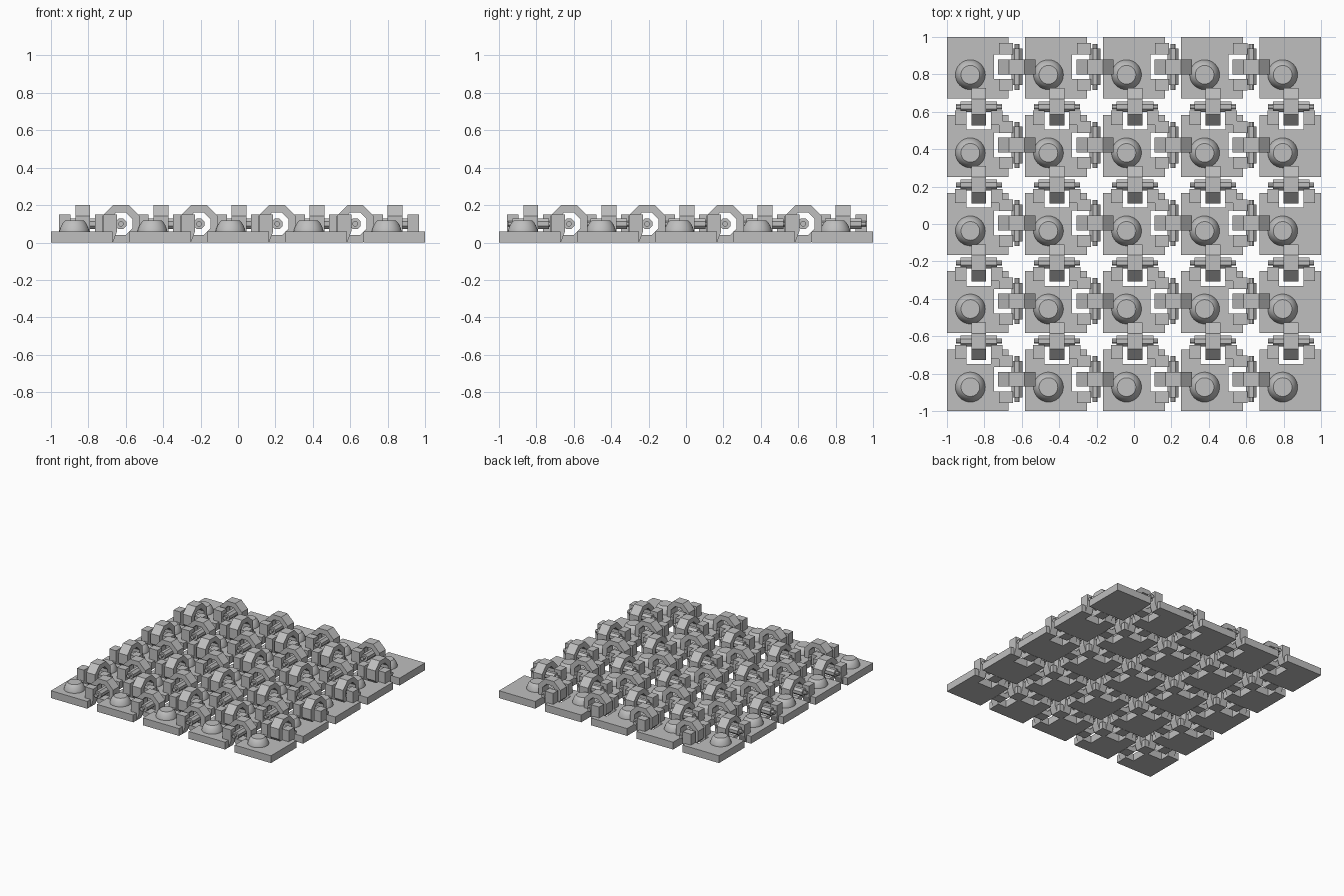
import bpy, bmesh, math

if "Cube" in bpy.data.objects:
    bpy.data.objects.remove(bpy.data.objects["Cube"])

PITCH, SIZE, THICK, N = 0.4175, 0.33, 0.06, 5
MID = SIZE / 2 + 0.005          # link centre line along a tile edge
GAP = SIZE + 0.044              # centre of the gap between neighbouring tiles

mat = bpy.data.materials.new("light_grey")
mat.diffuse_color = (0.52, 0.52, 0.52, 1)
mat.use_nodes = True
mat.node_tree.nodes["Principled BSDF"].inputs["Base Color"].default_value = mat.diffuse_color


def finish(name, bm):
    bmesh.ops.recalc_face_normals(bm, faces=bm.faces)
    me = bpy.data.meshes.new(name)
    bm.to_mesh(me)
    bm.free()
    me.materials.append(mat)
    return me


def place(name, me, i, j):
    ob = bpy.data.objects.new(name, me)
    ob.location = (-1 + i * PITCH, -1 + j * PITCH, 0)
    bpy.context.collection.objects.link(ob)
    return ob


def axis_point(axis, u, v, z):
    # u runs across the gap, v runs along the tile edge
    return (u, v, z) if axis == "x" else (v, u, z)


def add_prism(bm, axis, profile, v0, v1):
    a, b = [[bm.verts.new(axis_point(axis, u, v, z)) for u, z in profile] for v in (v0, v1)]
    bm.faces.new(a)
    bm.faces.new(b[::-1])
    n = len(a)
    for k in range(n):
        bm.faces.new((a[k], a[(k + 1) % n], b[(k + 1) % n], b[k]))


def add_loops(bm, loops, closed):
    # skin a row of equal loops, either into a closed ring or with end caps
    n, m = len(loops[0]), len(loops)
    for s in range(m if closed else m - 1):
        a, b = loops[s], loops[(s + 1) % m]
        for k in range(n):
            bm.faces.new((a[k], a[(k + 1) % n], b[(k + 1) % n], b[k]))
    if not closed:
        bm.faces.new(loops[0])
        bm.faces.new(loops[-1][::-1])


def octagon(bm, axis, flat, v):
    r = flat / math.cos(math.pi / 8)
    angles = [math.pi / 8 + k * math.pi / 4 for k in range(8)]
    return [bm.verts.new(axis_point(axis, GAP + r * math.cos(t), v, 0.1 + r * math.sin(t)))
            for t in angles]


# Square tile with a notch in each edge that receives a hook
def tile_mesh(right, back):
    n0, n1, d = MID - 0.066, MID + 0.066, 0.252
    pts = [(0, 0), (SIZE, 0)]
    if right:
        pts += [(SIZE, n0), (d, n0), (d, n1), (SIZE, n1)]
    pts.append((SIZE, SIZE))
    if back:
        pts += [(n1, SIZE), (n1, d), (n0, d), (n0, SIZE)]
    pts.append((0, SIZE))
    bm = bmesh.new()
    low = bm.faces.new([bm.verts.new((x, y, 0)) for x, y in pts])
    ext = bmesh.ops.extrude_face_region(bm, geom=[low], use_keep_orig=True)
    for g in ext["geom"]:
        if isinstance(g, bmesh.types.BMVert):
            g.co.z = THICK
    return finish("tile", bm)


# Octagonal ring hook that reaches over the gap
def hook_mesh(axis):
    bm = bmesh.new()
    v0, v1 = MID - 0.04, MID + 0.04
    loops = [octagon(bm, axis, f, v) for f, v in
             ((0.1, v0), (0.1, v1), (0.061, v1), (0.061, v0))]
    add_loops(bm, loops, True)
    return finish("hook_ring", bm)


# Pair of posts with a sloped foot that carry the pin
def posts_mesh(axis):
    bm = bmesh.new()
    prof = [(0.278, 0.02), (0.278, 0.15), (0.353, 0.15), (0.353, 0.06), (0.331, 0)]
    prof.append((0.30, 0))
    for s in (-1, 1):
        add_prism(bm, axis, prof, MID + s * 0.065, MID + s * 0.127)
    return finish("pin_posts", bm)


# Stepped octagonal pin
def pin_mesh(axis):
    bm = bmesh.new()
    steps = [(-0.123, 0.014), (-0.098, 0.014), (-0.098, 0.029),
             (0.098, 0.029), (0.098, 0.014), (0.123, 0.014)]
    add_loops(bm, [octagon(bm, axis, f, MID + v) for v, f in steps], False)
    return finish("pin", bm)


# Round stud with a flat top
def stud_mesh():
    bm = bmesh.new()
    loops = []
    for r, z in ((0.08, 0.055), (0.08, 0.06), (0.076, 0.075), (0.069, 0.092),
                 (0.06, 0.107), (0.05, 0.117)):
        loops.append([bm.verts.new((0.125 + r * math.cos(k * math.pi / 16),
                                    0.128 + r * math.sin(k * math.pi / 16), z))
                      for k in range(32)])
    add_loops(bm, loops, False)
    me = finish("stud", bm)
    for p in me.polygons:
        p.use_smooth = abs(p.normal.z) < 0.95
    return me


tiles = {(r, b): tile_mesh(r, b) for r in (False, True) for b in (False, True)}
links = {a: (("hook_ring", hook_mesh(a)), ("pin_posts", posts_mesh(a)), ("pin", pin_mesh(a)))
         for a in "xy"}
stud = stud_mesh()

# Lay out the linked sheet
for i in range(N):
    for j in range(N):
        right, back = i < N - 1, j < N - 1
        place("tile", tiles[right, back], i, j)
        place("stud", stud, i, j)
        for axis, used in (("x", right), ("y", back)):
            if used:
                for name, me in links[axis]:
                    place(f"{name}_{axis}", me, i, j)
